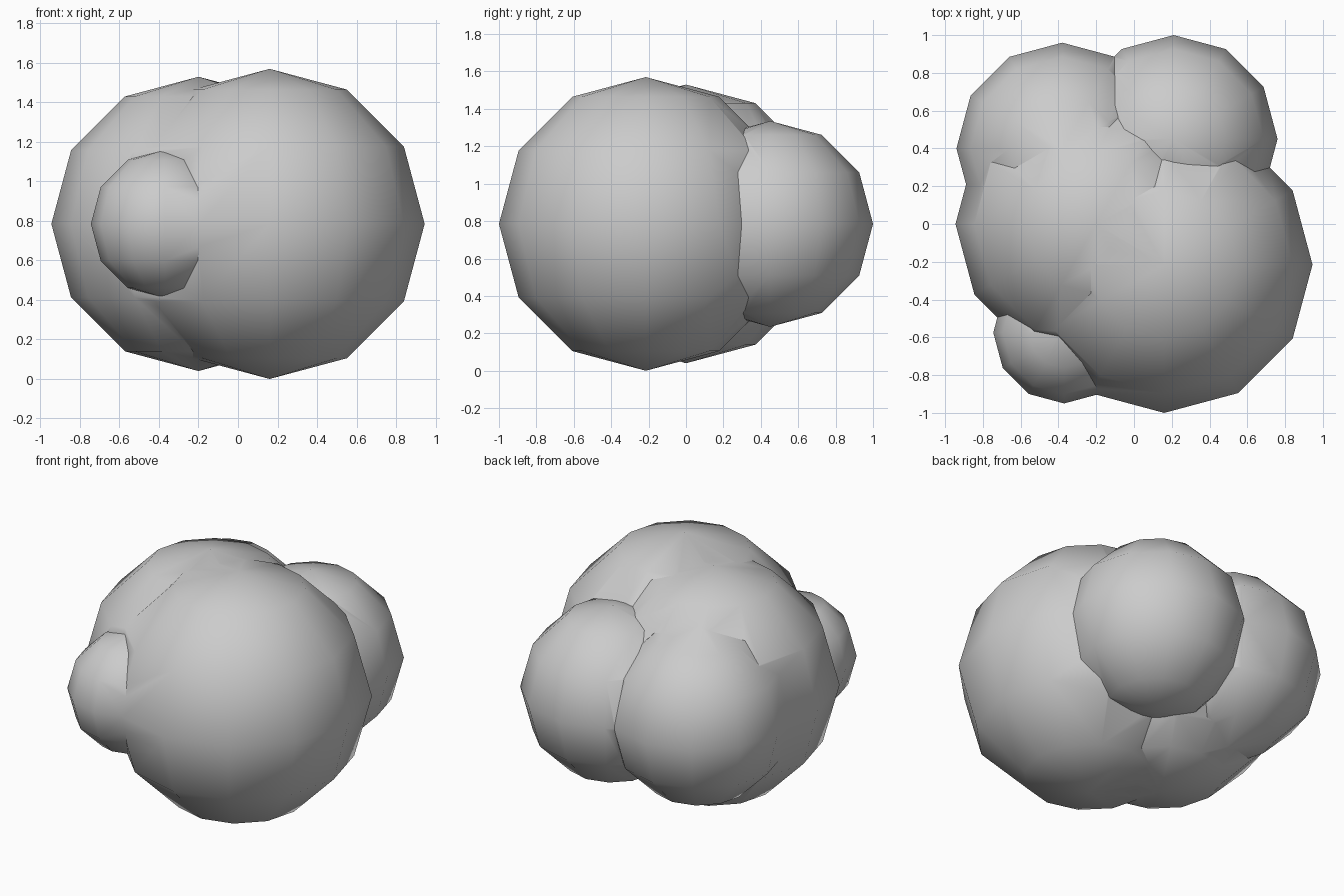
import bpy
import math

if "Cube" in bpy.data.objects:
    bpy.data.objects.remove(bpy.data.objects["Cube"])

MID_Z = 0.785  # all lobes share one horizontal mid-plane


def ball(name, x, y, radius):
    bpy.ops.mesh.primitive_uv_sphere_add(
        segments=12, ring_count=6, radius=radius, location=(x, y, MID_Z))
    obj = bpy.context.object
    obj.name = name
    return obj


# main front lobe
cluster = ball("lobe_cluster", 0.16, -0.215, 0.785)

# remaining lobes: left, back right, back left, small front left
others = [
    ball("left_lobe", -0.20, 0.0, 0.745),
    ball("back_right_lobe", 0.21, 0.45, 0.55),
    ball("back_left_lobe", -0.38, 0.40, 0.56),
    ball("small_front_lobe", -0.37, -0.575, 0.375),
]

# fuse the lobes into one skin
bpy.context.view_layer.objects.active = cluster
for lobe in others:
    mod = cluster.modifiers.new("fuse", 'BOOLEAN')
    mod.operation = 'UNION'
    mod.solver = 'EXACT'
    mod.object = lobe
    bpy.ops.object.modifier_apply(modifier=mod.name)
    bpy.data.objects.remove(lobe, do_unlink=True)

# smooth lobes, crisp creases where they meet
bpy.ops.object.select_all(action='DESELECT')
cluster.select_set(True)
bpy.context.view_layer.objects.active = cluster
bpy.ops.object.shade_smooth_by_angle(angle=math.radians(40))
